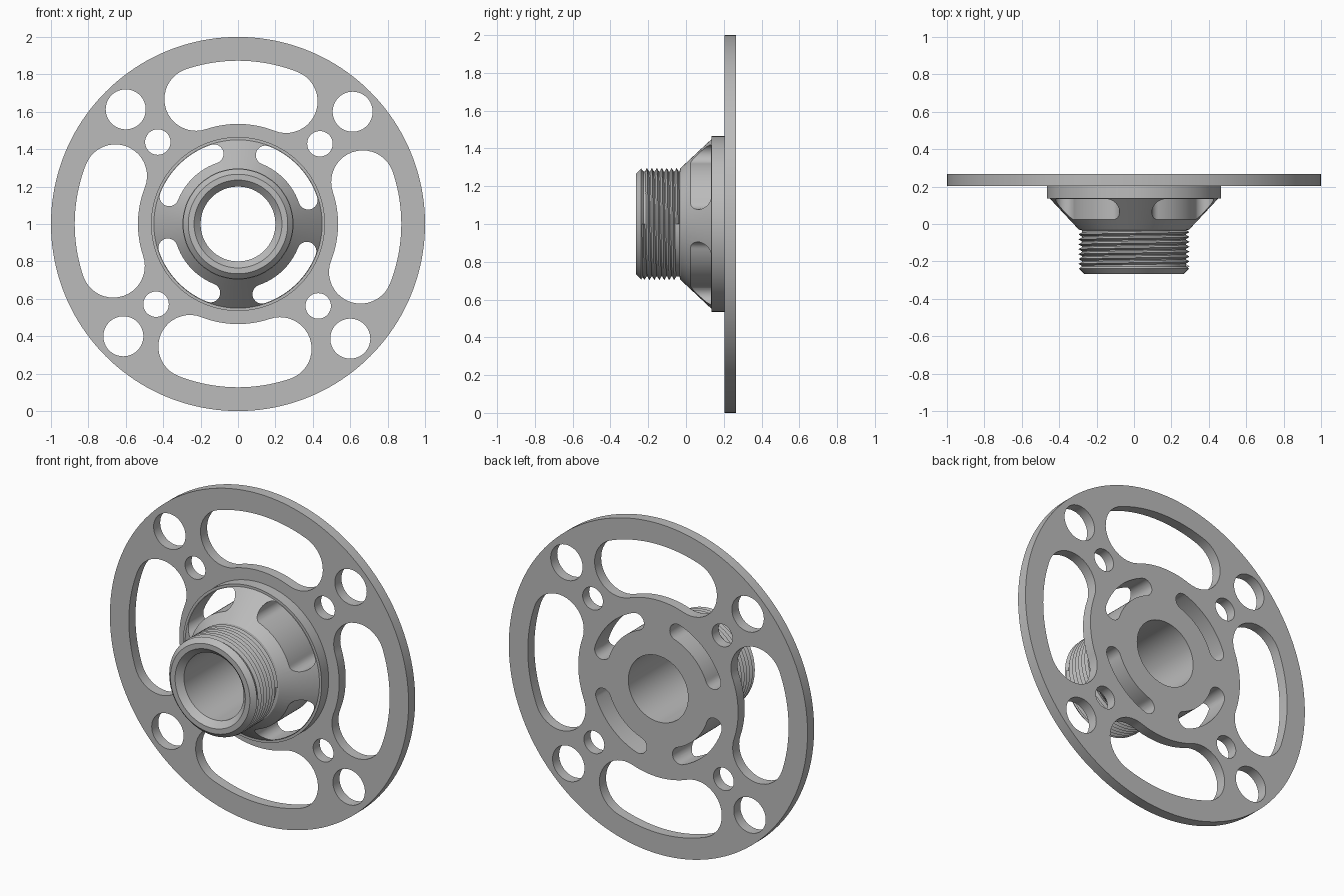
import bpy, bmesh
from math import sin, cos, pi, radians
from mathutils import Matrix

if "Cube" in bpy.data.objects:
    bpy.data.objects.remove(bpy.data.objects["Cube"])

# Parts are drawn flat around the local z axis, then stood up to face -y
STAND = Matrix.Translation((0, 0, 1)) @ Matrix.Rotation(pi / 2, 4, 'X')
PLATE_BACK, PLATE_FRONT = -0.266, -0.203
BORE = 0.2
TWIST = -1.4

steel = bpy.data.materials.new("plain grey metal")
steel.use_nodes = True
grey = (0.5, 0.5, 0.5, 1)
steel.diffuse_color = grey
steel.node_tree.nodes["Principled BSDF"].inputs["Base Color"].default_value = grey


def add_object(name, data):
    obj = bpy.data.objects.new(name, data)
    bpy.context.collection.objects.link(obj)
    return obj


def bake(obj):
    """Evaluated mesh of an object, welded and with normals outward."""
    bpy.context.view_layer.update()
    graph = bpy.context.evaluated_depsgraph_get()
    mesh = bpy.data.meshes.new_from_object(obj.evaluated_get(graph))
    bm = bmesh.new()
    bm.from_mesh(mesh)
    bmesh.ops.remove_doubles(bm, verts=bm.verts, dist=1e-5)
    bmesh.ops.recalc_face_normals(bm, faces=bm.faces)
    bm.to_mesh(mesh)
    bm.free()
    return mesh


def arc(cx, cy, r, start, end, n):
    angles = [radians(start + (end - start) * i / n) for i in range(n + 1)]
    return [(cx + r * cos(a), cy + r * sin(a)) for a in angles]


def circle(r, cx=0, cy=0, n=64):
    return arc(cx, cy, r, 0, 360, n)[:-1]


def kidney(mid, radius, half_width, half_angle):
    """Curved slot with round ends, centred on the direction mid."""
    a, b = mid - half_angle, mid + half_angle
    ends = [(radius * cos(radians(t)), radius * sin(radians(t))) for t in (a, b)]
    points = arc(0, 0, radius + half_width, a, b, 28)
    points += arc(*ends[1], half_width, b, b + 180, 20)[1:]
    points += arc(0, 0, radius - half_width, b, a, 28)[1:]
    points += arc(*ends[0], half_width, a + 180, a + 360, 20)[1:-1]
    return points


def slab(name, outlines, low, high):
    """Flat part from outlines; inner outlines become holes."""
    curve = bpy.data.curves.new(name, 'CURVE')
    curve.dimensions = '2D'
    curve.fill_mode = 'BOTH'
    curve.extrude = (high - low) / 2
    for points in outlines:
        spline = curve.splines.new('POLY')
        spline.points.add(len(points) - 1)
        for p, (x, y) in zip(spline.points, points):
            p.co = (x, y, 0, 1)
        spline.use_cyclic_u = True
    drawn = add_object(name + "_outline", curve)
    mesh = bake(drawn)
    bpy.data.objects.remove(drawn)
    mesh.transform(Matrix.Translation((0, 0, (low + high) / 2)))
    return add_object(name, mesh)


def sweep(name, profile, steps, turns=1, pitch=0):
    """Turn a closed (radius, height) profile; a pitch makes a helix."""
    bm = bmesh.new()
    closed = pitch == 0
    total = steps * turns
    rings = []
    for i in range(total if closed else total + 1):
        a = 2 * pi * i / steps
        rings.append([bm.verts.new((r * cos(a), r * sin(a), z + pitch * i / steps))
                      for r, z in profile])
    n = len(profile)
    for i in range(total):
        one, two = rings[i], rings[(i + 1) % len(rings)]
        for j in range(n):
            k = (j + 1) % n
            bm.faces.new((one[j], two[j], two[k], one[k]))
    if not closed:
        bm.faces.new(rings[0])
        bm.faces.new(rings[-1])
    bmesh.ops.recalc_face_normals(bm, faces=bm.faces)
    mesh = bpy.data.meshes.new(name)
    bm.to_mesh(mesh)
    bm.free()
    return add_object(name, mesh)


# Slots that pass through both the hub and the plate
hub_slots = [kidney(45 + 90 * i + TWIST, 0.396, 0.051, 24.7) for i in range(4)]

# Mounting plate with windows, bolt holes and hub slots
outlines = [circle(1, n=160), circle(BORE, n=96)] + hub_slots
for i in range(4):
    outlines.append(kidney(90 * i + TWIST, 0.704, 0.169, 20))
    a = radians(45 + 90 * i - 0.6)
    for distance, r in ((0.858, 0.107), (0.613, 0.068)):
        outlines.append(circle(r, distance * cos(a), distance * sin(a), 48))
plate = slab("mounting_plate", outlines, PLATE_BACK, PLATE_FRONT)

# Hub: base disc, cone, threaded neck and chamfered bore
hub = sweep("hub", [
    (BORE, PLATE_FRONT), (0.465, PLATE_FRONT), (0.465, -0.136), (0.45, -0.136),
    (0.295, 0.03), (0.279, 0.034), (0.279, 0.226), (0.294, 0.238),
    (0.266, 0.266), (0.235, 0.266), (BORE, 0.231)], 96)
cutter = slab("slot_cutter", hub_slots, -0.3, 0.3)
cutter.hide_render = True
cut = hub.modifiers.new("slots", 'BOOLEAN')
cut.operation = 'DIFFERENCE'
cut.solver = 'EXACT'
cut.object = cutter
hub_mesh = bake(hub)
hub.modifiers.clear()
hub.data = hub_mesh
bpy.data.objects.remove(cutter)

# Helical thread on the neck
PITCH = 0.0262
thread = sweep("neck_thread", [(0.276, 0.031), (0.297, 0.043), (0.276, 0.055)],
               72, 7, PITCH)

# Stand up, colour and shade
bpy.ops.object.select_all(action='DESELECT')
for part in (plate, hub, thread):
    part.data.transform(STAND)
    part.data.materials.clear()
    part.data.materials.append(steel)
    part.select_set(True)
bpy.context.view_layer.objects.active = plate
bpy.ops.object.shade_smooth_by_angle(angle=radians(30))
